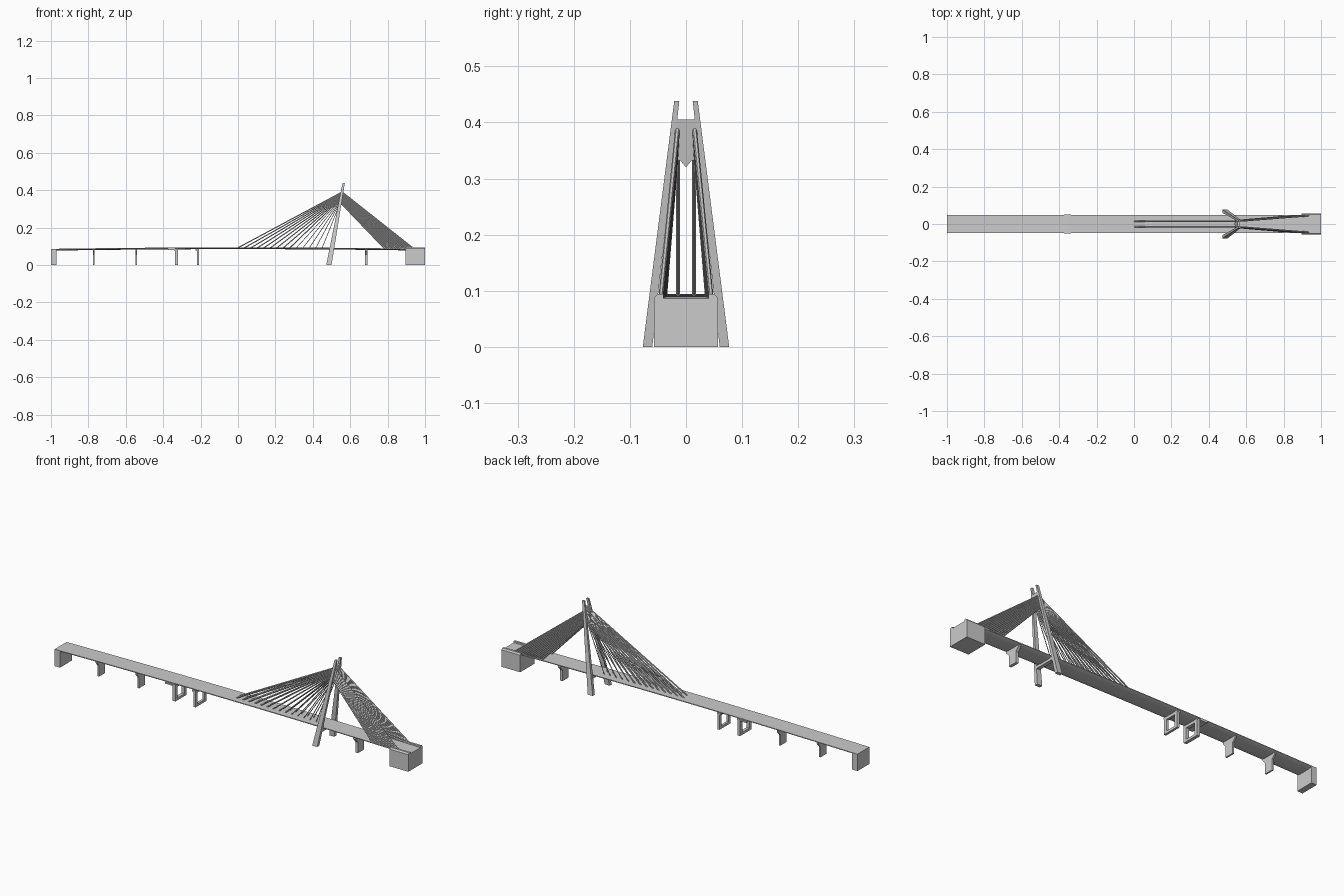
import bpy, bmesh
from mathutils import Vector

if "Cube" in bpy.data.objects:
    bpy.data.objects.remove(bpy.data.objects["Cube"])


def make(name, bm, smooth=False):
    bmesh.ops.recalc_face_normals(bm, faces=bm.faces)
    me = bpy.data.meshes.new(name)
    bm.to_mesh(me)
    bm.free()
    ob = bpy.data.objects.new(name, me)
    bpy.context.collection.objects.link(ob)
    if smooth:
        bpy.context.view_layer.objects.active = ob
        ob.select_set(True)
        bpy.ops.object.shade_smooth_by_angle()
        ob.select_set(False)
    return ob


def loft(bm, *rings):
    """Closed solid through a series of matching rings."""
    vs = [[bm.verts.new(p) for p in r] for r in rings]
    n = len(vs[0])
    for a, b in zip(vs, vs[1:]):
        for i in range(n):
            j = (i + 1) % n
            bm.faces.new((a[i], a[j], b[j], b[i]))
    bm.faces.new(vs[0])
    bm.faces.new(vs[-1])


def along_x(bm, profile, x0, x1):
    loft(bm, *[[(x, y, z) for y, z in profile] for x in (x0, x1)])


def box(bm, x0, x1, y0, y1, z0, z1):
    along_x(bm, [(y0, z0), (y1, z0), (y1, z1), (y0, z1)], x0, x1)


def cable(bm, a, b, r, sides=6):
    a, b = Vector(a), Vector(b)
    d = (b - a).normalized()
    u = d.cross(Vector((0, 1, 0))).normalized()
    v = d.cross(u)
    from math import cos, sin, tau
    ring = [u * r * cos(tau * (i + .5) / sides) + v * r * sin(tau * (i + .5) / sides)
            for i in range(sides)]
    loft(bm, [a + o for o in ring], [b + o for o in ring])


def deck_z(x):
    return 0.094 - 0.008 * x * x


def lean(z):
    return 0.486 + 0.079 * z / 0.438


# Cambered deck with a shallow curved belly
bm = bmesh.new()
half = [(-0.048, 0), (-0.048, -0.004), (-0.042, -0.0075), (-0.025, -0.0095)]
section = half + [(-y, z) for y, z in reversed(half)]
rings = []
for i in range(25):
    x = -1 + 2 * i / 24
    rings.append([(x, y, deck_z(x) + z) for y, z in section])
loft(bm, *rings)
make("deck", bm, True)

# Left abutment
bm = bmesh.new()
box(bm, -1, -0.97, -0.048, 0.048, 0, 0.084)
make("left_abutment", bm)

# Anchor block with a road channel between raised shoulders
bm = bmesh.new()
half = [(0.057, 0), (0.057, 0.087), (0.051, 0.094), (0.04, 0.094), (0.04, 0.0855)]
along_x(bm, half + [(-y, z) for y, z in reversed(half)], 0.895, 1.0)
make("anchor_block", bm)

# Wall piers with flared heads
for name, x, w in (("pier_1", -0.77, 0.004), ("pier_2", -0.545, 0.004),
                   ("pier_5", 0.686, 0.007)):
    bm = bmesh.new()
    half = [(0.024, 0), (0.024, 0.055), (0.042, 0.075), (0.042, 0.083)]
    along_x(bm, half + [(-y, z) for y, z in reversed(half)], x - w, x + w)
    make(name, bm)

# Portal frame piers
for name, x, w in (("pier_3", -0.329, 0.008), ("pier_4", -0.214, 0.006)):
    bm = bmesh.new()
    for s in (-1, 1):
        box(bm, x - w, x + w, *sorted((s * 0.028, s * 0.045)), 0, 0.084)
    box(bm, x - w, x + w, -0.028, 0.028, 0, 0.012)
    box(bm, x - w, x + w, -0.028, 0.028, 0.07, 0.084)
    box(bm, x - w - 0.006, x + w, -0.046, 0.046, 0.078, 0.086)
    make(name, bm)
bm = bmesh.new()
box(bm, -0.375, -0.337, -0.051, 0.051, 0.079, 0.087)
make("joint_cap", bm)

# Leaning pylon legs
bm = bmesh.new()
for s in (-1, 1):
    loft(bm,
         [(0.472, s * 0.077, 0), (0.500, s * 0.077, 0), (0.500, s * 0.060, 0), (0.472, s * 0.060, 0)],
         [(0.559, s * 0.021, 0.438), (0.571, s * 0.021, 0.438),
          (0.571, s * 0.012, 0.438), (0.559, s * 0.012, 0.438)])
make("pylon_legs", bm)

# Notched head beam between the legs
bm = bmesh.new()
pts = [(-0.017, 0.405), (0.017, 0.405), (0.025, 0.335), (0.010, 0.332),
       (0, 0.320), (-0.010, 0.332), (-0.025, 0.335)]
loft(bm, *[[(lean(z) + dx, y, z) for y, z in pts] for dx in (-0.007, 0.007)])
make("pylon_head_beam", bm)

# Beam carrying the deck at the pylon
bm = bmesh.new()
box(bm, 0.493, 0.511, -0.056, 0.056, 0.07, 0.085)
make("pylon_deck_beam", bm)

# Main span cable fan, thinner near the pylon
bm = bmesh.new()
n = 14
for i in range(n):
    t = i / (n - 1)
    x, z = 0.45 * t, 0.390 - 0.058 * t
    for s in (-1, 1):
        cable(bm, (x, s * 0.0143, deck_z(x) - 0.002), (lean(z), s * 0.0143, z),
              0.0034 if x < 0.3 else 0.002)
make("main_span_cables", bm, False)

# Dense back stays
bm = bmesh.new()
n = 14
for i in range(n):
    t = i / (n - 1)
    x, z = 0.783 + 0.155 * t, 0.335 + 0.055 * t
    for s in (-1, 1):
        cable(bm, (x, s * (0.038 + 0.007 * t), 0.088), (lean(z), s * (0.018 - 0.003 * t), z), 0.0042)
make("back_stays", bm, False)
